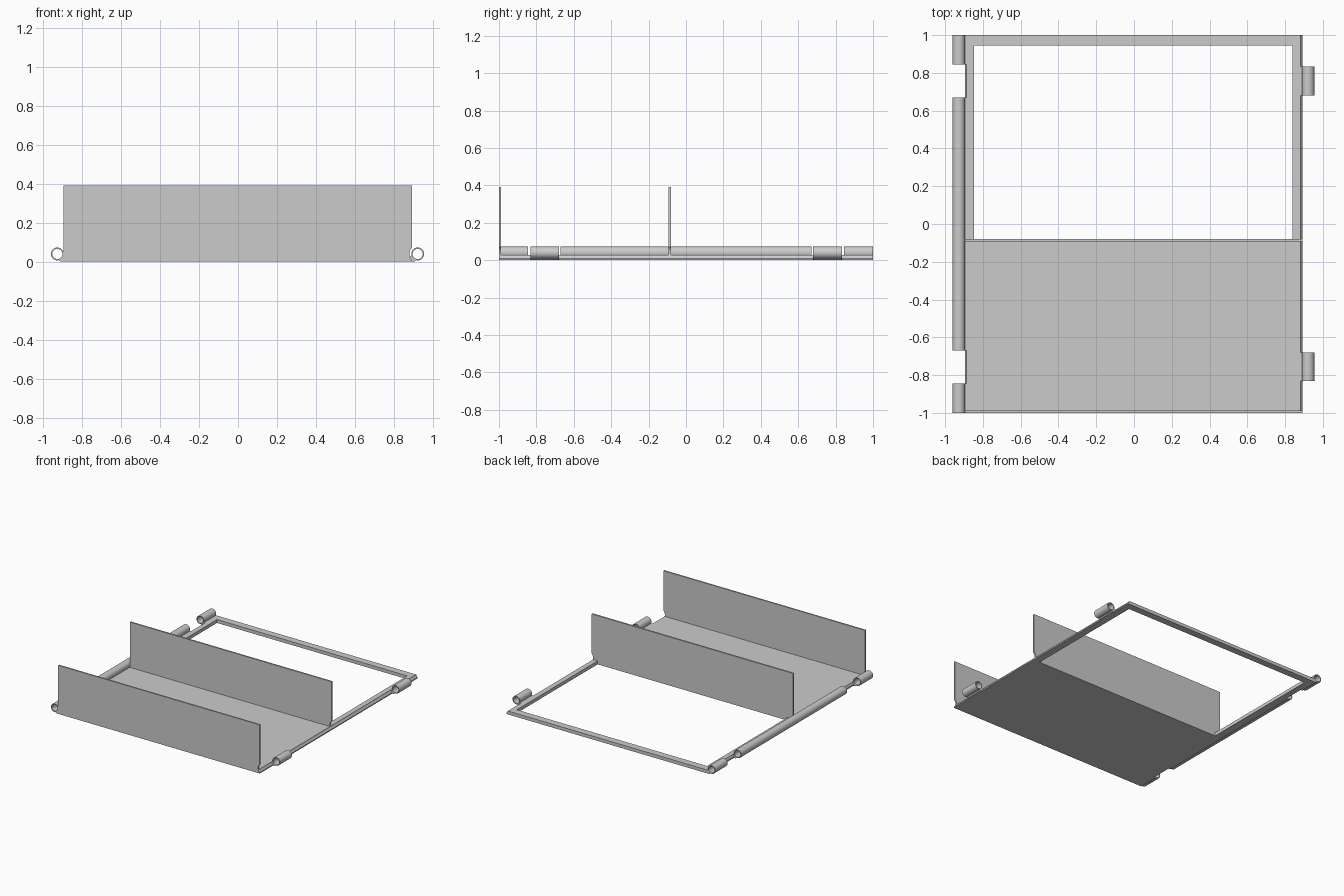
import bpy, bmesh, math

if "Cube" in bpy.data.objects:
    bpy.data.objects.remove(bpy.data.objects["Cube"])

CZ, R_OUT, R_IN, R_GAP = 0.04, 0.033, 0.026, 0.043
XL, XR = -0.927, 0.922          # hinge axes
LEFT = [(-1, -0.845), (-0.67, 0.67), (0.845, 1)]
RIGHT = [(-0.832, -0.68), (0.68, 0.835)]
LEFT_GAPS = [(-0.845, -0.67), (0.67, 0.845)]
RIGHT_GAPS = [(-1.05, -0.832), (-0.68, 0.68), (0.835, 1.05)]


def finish(name, bm):
    bmesh.ops.recalc_face_normals(bm, faces=bm.faces)
    mesh = bpy.data.meshes.new(name)
    bm.to_mesh(mesh)
    bm.free()
    ob = bpy.data.objects.new(name, mesh)
    bpy.context.collection.objects.link(ob)
    return ob


def prism(name, profile, y0, y1):
    """Extrude an xz outline along y."""
    bm = bmesh.new()
    face = bm.faces.new([bm.verts.new((x, y0, z)) for x, z in profile])
    ext = bmesh.ops.extrude_face_region(bm, geom=[face])["geom"]
    verts = [v for v in ext if isinstance(v, bmesh.types.BMVert)]
    bmesh.ops.translate(bm, verts=verts, vec=(0, y1 - y0, 0))
    return finish(name, bm)


def box(name, x0, x1, y0, y1, z0, z1):
    return prism(name, [(x0, z0), (x1, z0), (x1, z1), (x0, z1)], y0, y1)


def circle(cx, r, n=40):
    return [(cx + r * math.cos(2 * math.pi * i / n),
             CZ + r * math.sin(2 * math.pi * i / n)) for i in range(n)]


def smooth(ob):
    bpy.ops.object.select_all(action='DESELECT')
    ob.select_set(True)
    bpy.context.view_layer.objects.active = ob
    bpy.ops.object.shade_smooth_by_angle(angle=math.radians(30))


def tube(name, cx, y0, y1):
    bm = bmesh.new()
    rings = [[bm.verts.new((x, y, z)) for x, z in circle(cx, r)]
             for r, y in ((R_OUT, y0), (R_OUT, y1), (R_IN, y1), (R_IN, y0))]
    n = len(rings[0])
    for a, b in zip(rings, rings[1:] + rings[:1]):
        for i in range(n):
            j = (i + 1) % n
            bm.faces.new((a[i], a[j], b[j], b[i]))
    smooth(finish(name, bm))


def cut(ob, cutters):
    for c in cutters:
        m = ob.modifiers.new("cut", 'BOOLEAN')
        m.operation, m.solver, m.object = 'DIFFERENCE', 'EXACT', c
    bpy.context.view_layer.update()
    deps = bpy.context.evaluated_depsgraph_get()
    mesh = bpy.data.meshes.new_from_object(ob.evaluated_get(deps))
    ob.modifiers.clear()
    ob.data = mesh


# clearance cutters where the neighbouring hinge turns
gaps = [prism("clearance", circle(XL, R_GAP), *g) for g in LEFT_GAPS]
gaps += [prism("clearance", circle(XR, R_GAP), *g) for g in RIGHT_GAPS]
window = box("window_cutter", -0.847, 0.84, -0.08, 0.944, -0.1, 0.1)

# floor panel with open frame behind it
floor = box("floor_frame", -0.895, 0.893, -1, 1, 0, 0.027)
cut(floor, [window] + gaps)

# upright walls, relieved around the right hinge
for name, y0, y1 in (("front_wall", -1, -0.988), ("middle_wall", -0.093, -0.08)):
    cut(box(name, -0.895, 0.893, y0, y1, 0, 0.39), gaps[2:])

# hinge barrels and the webs joining them to the frame
web = [(-0.038, 0), (-0.017, 0), (-0.007, 0.01), (-0.022, 0.024), (-0.038, 0.027)]
for side, cx, sign, spans in (("left", XL, -1, LEFT), ("right", XR, 1, RIGHT)):
    for y0, y1 in spans:
        tube(side + "_hinge_barrel", cx, y0, y1)
        prism(side + "_hinge_web", [(cx + sign * dx, z) for dx, z in web], y0, y1)

for c in gaps + [window]:
    bpy.data.objects.remove(c)
